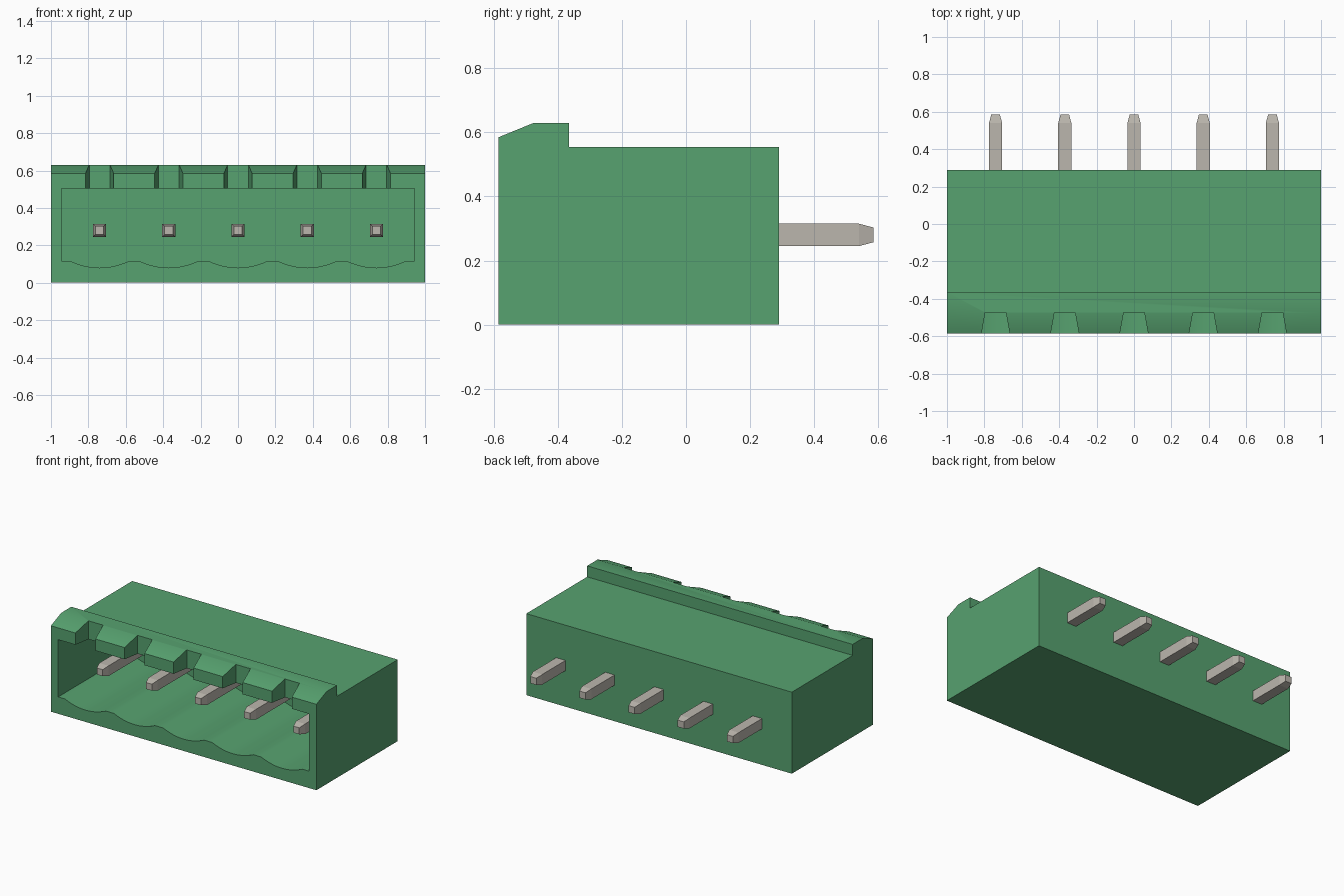
import bpy
import bmesh
from mathutils import Vector

if "Cube" in bpy.data.objects:
    bpy.data.objects.remove(bpy.data.objects["Cube"], do_unlink=True)

PITCH = 0.37
PIN_X = [PITCH * i for i in range(-2, 3)]


def material(name, rgb):
    m = bpy.data.materials.new(name)
    m.use_nodes = True
    m.diffuse_color = (*rgb, 1)
    m.node_tree.nodes["Principled BSDF"].inputs["Base Color"].default_value = (*rgb, 1)
    return m


green = material("green plastic", (0.095, 0.36, 0.16))
metal = material("tinned metal", (0.5, 0.47, 0.42))


def loft(name, rings, mat):
    """Solid through matching rings of points, capped at both ends."""
    bm = bmesh.new()
    loops = [[bm.verts.new(p) for p in ring] for ring in rings]
    n = len(loops[0])
    for a, b in zip(loops, loops[1:]):
        for i in range(n):
            j = (i + 1) % n
            bm.faces.new((a[i], a[j], b[j], b[i]))
    bm.faces.new(loops[0])
    bm.faces.new(loops[-1])
    bmesh.ops.recalc_face_normals(bm, faces=bm.faces)
    me = bpy.data.meshes.new(name)
    bm.to_mesh(me)
    bm.free()
    me.materials.append(mat)
    ob = bpy.data.objects.new(name, me)
    bpy.context.collection.objects.link(ob)
    return ob


def activate(ob):
    bpy.ops.object.select_all(action='DESELECT')
    ob.select_set(True)
    bpy.context.view_layer.objects.active = ob


def cut(target, cutter):
    activate(target)
    mod = target.modifiers.new("cut", 'BOOLEAN')
    mod.operation = 'DIFFERENCE'
    mod.solver = 'EXACT'
    mod.object = cutter
    bpy.ops.object.modifier_apply(modifier=mod.name)
    bpy.data.objects.remove(cutter, do_unlink=True)


# Housing: side profile with the raised, chamfered front rim
profile = [(-0.585, 0), (0.29, 0), (0.29, 0.555), (-0.365, 0.555),
           (-0.365, 0.63), (-0.475, 0.63), (-0.585, 0.585)]
housing = loft("housing", [[(x, y, z) for y, z in profile] for x in (-1, 1)], green)

# Socket cavity with a scalloped floor, one trough per pin
floor = [(-0.945, 0.115)]
STEPS = 12
for cx in PIN_X:
    for i in range(STEPS + 1):
        t = 2 * i / STEPS - 1
        floor.append((cx + 0.155 * t, 0.08 + 0.035 * t * t))
floor.append((0.945, 0.115))
section = floor + [(0.945, 0.505), (-0.945, 0.505)]
cut(housing, loft("cavity_cutter",
                  [[(x, y, z) for x, z in section] for y in (-0.7, 0.17)], green))

# Tapered keying notches through the rim
for cx in PIN_X:
    plan = [(cx - 0.096, -0.7), (cx + 0.096, -0.7),
            (cx + 0.055, -0.472), (cx - 0.055, -0.472)]
    cut(housing, loft("notch_cutter",
                      [[(x, y, z) for x, y in plan] for z in (0.4, 0.8)], green))

activate(housing)
bpy.ops.object.shade_smooth_by_angle(angle=0.45)

# Square contact pins with tapered tips at both ends
corners = [(-1, -1), (1, -1), (1, 1), (-1, 1)]
stations = [(-0.43, 0.022), (-0.385, 0.035), (0.54, 0.035), (0.585, 0.023)]
for i, cx in enumerate(PIN_X):
    rings = [[Vector((cx + a * h, y, 0.28 + b * h)) for a, b in corners]
             for y, h in stations]
    loft(f"contact_pin_{i + 1}", rings, metal)
